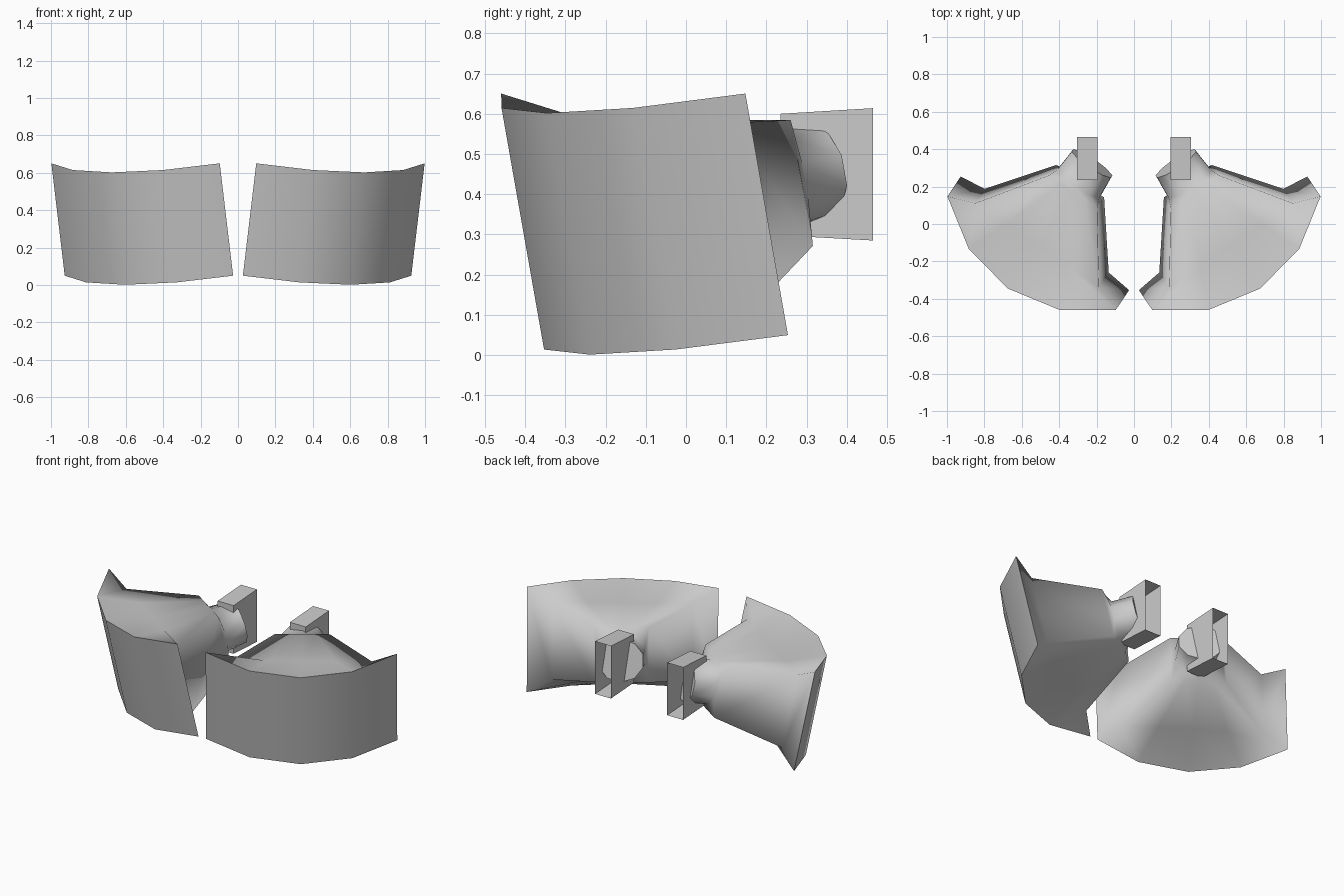
import bpy
from math import radians, cos, sin
from mathutils import Matrix, Vector

if "Cube" in bpy.data.objects:
    bpy.data.objects.remove(bpy.data.objects["Cube"])

# Local frame of one unit: u across, v backwards, w up (turned 34 deg, leaned 12 deg)
FRAME = (Matrix.Translation((0.512, -0.103, 0.35))
         @ Matrix.Rotation(radians(34), 4, 'Z')
         @ Matrix.Rotation(radians(12), 4, 'X'))


def make(name, verts, faces, angle):
    mesh = bpy.data.meshes.new(name)
    mesh.from_pydata(verts, [], faces)
    ob = bpy.data.objects.new(name, mesh)
    bpy.context.collection.objects.link(ob)
    ob.modifiers.new("Mirror", 'MIRROR').use_clip = False
    bpy.ops.object.select_all(action='DESELECT')
    bpy.context.view_layer.objects.active = ob
    ob.select_set(True)
    bpy.ops.object.shade_smooth_by_angle(angle=radians(angle))
    return ob


def slab_ring(row, h):
    """Upper row left to right, then lower row right to left."""
    pts = [(u, v, h) for u, v in row] + [(u, v, -h) for u, v in reversed(row)]
    return [FRAME @ Vector(p) for p in pts]


def straight(half, v):
    return [(half * k, v) for k in (-1, -0.5, 0, 0.5, 1)]


def round_ring(r, v):
    angles = [radians(162 - 36 * i) for i in range(10)]
    return [FRAME @ Vector((r * cos(a), v, r * 0.95 * sin(a))) for a in angles]


# Curved front panel
arc = [(-0.543, 0), (-0.292, -0.172), (0, -0.233), (0.292, -0.172), (0.543, 0)]
front = slab_ring(arc, 0.307)
make("front_panel", front,
     [(i, 9 - i, 8 - i, i + 1) for i in range(4)], 60)

# Housing: rim, tapering body and round neck, lofted through rings
rings = [front,
         slab_ring(straight(0.40, 0.035), 0.225),
         slab_ring(straight(0.155, 0.375), 0.16),
         round_ring(0.142, 0.40),
         round_ring(0.132, 0.526)]
verts = [p for ring in rings for p in ring]
faces = []
for r in range(len(rings) - 1):
    a, b = r * 10, r * 10 + 10
    for i in range(10):
        j = (i + 1) % 10
        faces.append((a + i, a + j, b + j, b + i))
faces.append(tuple(range(len(verts) - 10, len(verts))))
make("housing", verts, faces, 80)

# Mounting bracket: slightly flared box, open at the back
x0, x1 = 0.195, 0.305
verts = [(x0, 0.235, 0.298), (x1, 0.235, 0.298), (x1, 0.235, 0.60), (x0, 0.235, 0.60),
         (x0, 0.465, 0.285), (x1, 0.465, 0.285), (x1, 0.465, 0.614), (x0, 0.465, 0.614)]
faces = [(0, 1, 2, 3), (0, 4, 5, 1), (1, 5, 6, 2), (2, 6, 7, 3), (3, 7, 4, 0)]
make("mount_bracket", verts, faces, 30)
